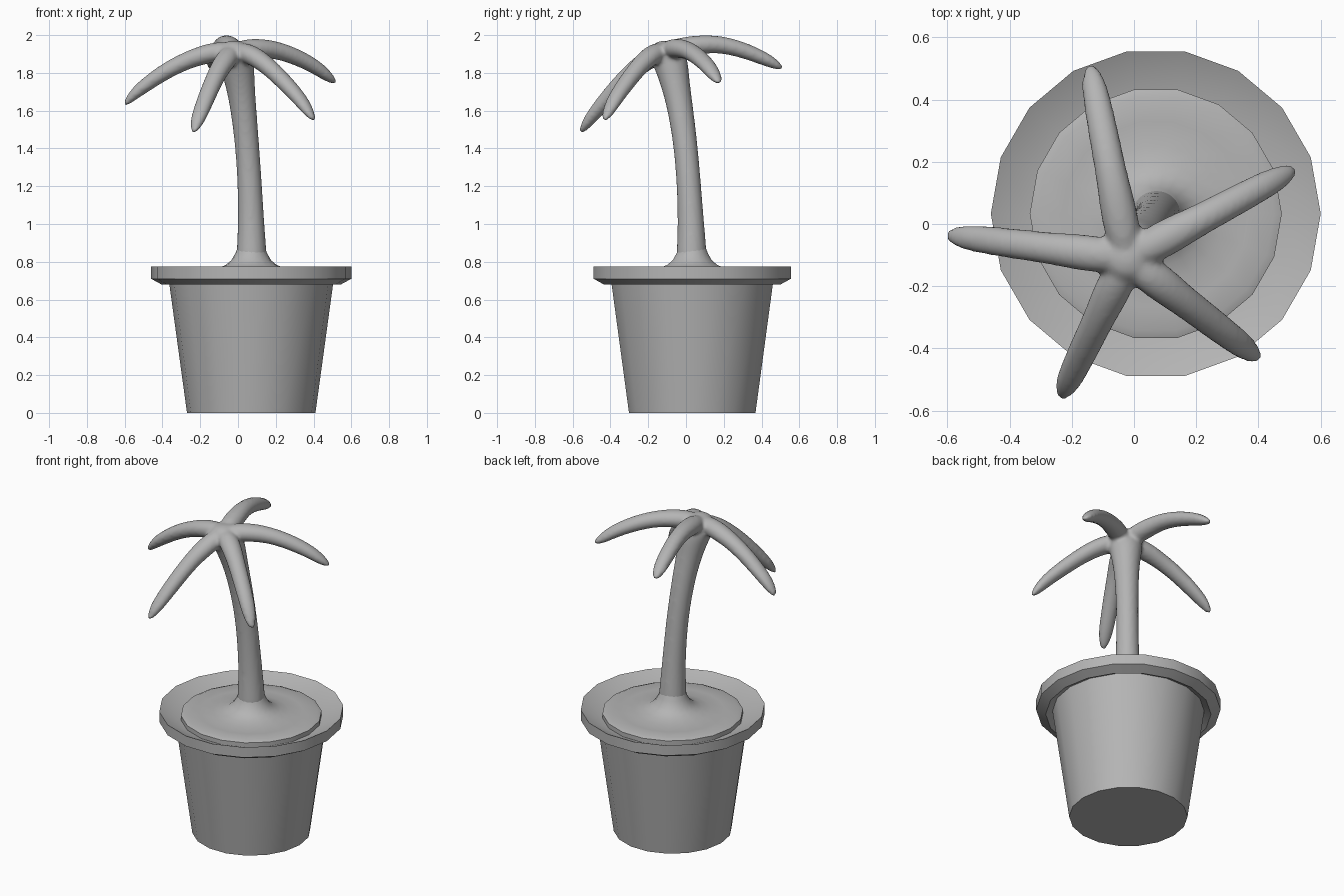
import bpy, bmesh, math
from mathutils import Vector

if "Cube" in bpy.data.objects:
    bpy.data.objects.remove(bpy.data.objects["Cube"])

CX, CY = 0.07, 0.033

# Medium grey for every part
grey = bpy.data.materials.new("grey")
grey.diffuse_color = (.46, .46, .46, 1)
grey.use_nodes = True
grey.node_tree.nodes["Principled BSDF"].inputs["Base Color"].default_value = grey.diffuse_color


def finish(name, bm):
    bmesh.ops.recalc_face_normals(bm, faces=bm.faces)
    me = bpy.data.meshes.new(name)
    bm.to_mesh(me)
    bm.free()
    me.materials.append(grey)
    ob = bpy.data.objects.new(name, me)
    bpy.context.collection.objects.link(ob)
    return ob


def loft(bm, rings):
    """Skin a list of point rings and cap both ends."""
    loops = [[bm.verts.new(p) for p in ring] for ring in rings]
    n = len(loops[0])
    for a, b in zip(loops, loops[1:]):
        for i in range(n):
            j = (i + 1) % n
            bm.faces.new((a[i], a[j], b[j], b[i]))
    bm.faces.new(loops[0][::-1])
    bm.faces.new(loops[-1])


def ring(center, u, v, a, b, n):
    return [center + u * (a * math.cos(2 * math.pi * i / n))
            + v * (b * math.sin(2 * math.pi * i / n)) for i in range(n)]


def lathe(name, profile, n=18):
    bm = bmesh.new()
    X, Y = Vector((1, 0, 0)), Vector((0, 1, 0))
    loft(bm, [ring(Vector((CX, CY, z)), X, Y, r, r, n) for r, z in profile])
    ob = finish(name, bm)
    bpy.ops.object.select_all(action='DESELECT')
    ob.select_set(True)
    bpy.context.view_layer.objects.active = ob
    bpy.ops.object.shade_smooth_by_angle(angle=math.radians(32))
    return ob


# Tapered pot with chamfered rim
lathe("pot", [(.34, 0), (.436, .70), (.475, .68), (.53, .71),
              (.53, .775), (.40, .715)])

# Soil mound flaring up into the trunk
lathe("soil", [(.405, .70), (.405, .745), (.38, .755), (.30, .752), (.22, .757),
               (.17, .769), (.135, .783), (.105, .808), (.084, .845), (.066, .89)])

# Leaning trunk: x, y, z, radius
bm = bmesh.new()
trunk = [(.072, .03, .78, .085), (.072, .03, .85, .083), (.070, .027, 1.0, .072),
         (.063, .016, 1.2, .067), (.050, 0, 1.4, .066), (.030, -.028, 1.6, .071),
         (.012, -.055, 1.73, .080), (-.005, -.078, 1.83, .095),
         (-.017, -.097, 1.89, .105), (-.02, -.108, 1.945, .08),
         (-.02, -.11, 1.972, .035)]
X, Y, Z = Vector((1, 0, 0)), Vector((0, 1, 0)), Vector((0, 0, 1))
loft(bm, [ring(Vector((x, y, z)), X, Y, r, r, 12) for x, y, z, r in trunk])

# Five arching fronds: tip x, tip y, heights along the length
crown = Vector((-.02, -.11, 1.92))
fronds = [(-.142, .515, (1.942, 1.957, 1.935, 1.887, 1.85, 1.82)),
          (.52, .178, (1.932, 1.924, 1.888, 1.832, 1.78, 1.745)),
          (.405, -.435, (1.902, 1.845, 1.762, 1.672, 1.60, 1.545)),
          (-.237, -.56, (1.873, 1.805, 1.71, 1.602, 1.535, 1.48)),
          (-.605, -.035, (1.91, 1.874, 1.818, 1.738, 1.68, 1.625))]
steps = (0, .2, .4, .6, .8, .92, 1)
widths = (.05, .065, .053, .051, .047, .040, .016)
depths = (.05, .056, .049, .046, .040, .031, .010)
for tx, ty, heights in fronds:
    pts = [crown.copy()]
    for t, z in zip(steps[1:], heights):
        pts.append(Vector((crown.x + (tx - crown.x) * t,
                           crown.y + (ty - crown.y) * t, z)))
    rings = []
    for i, p in enumerate(pts):
        d = (pts[min(i + 1, 6)] - pts[max(i - 1, 0)]).normalized()
        side = d.cross(Z).normalized()
        rings.append(ring(p, side, side.cross(d), widths[i], depths[i], 12))
    loft(bm, rings)
palm = finish("trunk_and_fronds", bm)

# Blend the fronds into the trunk
m = palm.modifiers.new("round", 'SUBSURF')
m.levels = m.render_levels = 2
m = palm.modifiers.new("merge", 'REMESH')
m.mode = 'VOXEL'
m.voxel_size = .011
m.use_smooth_shade = True
m = palm.modifiers.new("blend", 'SMOOTH')
m.factor = .5
m.iterations = 6
